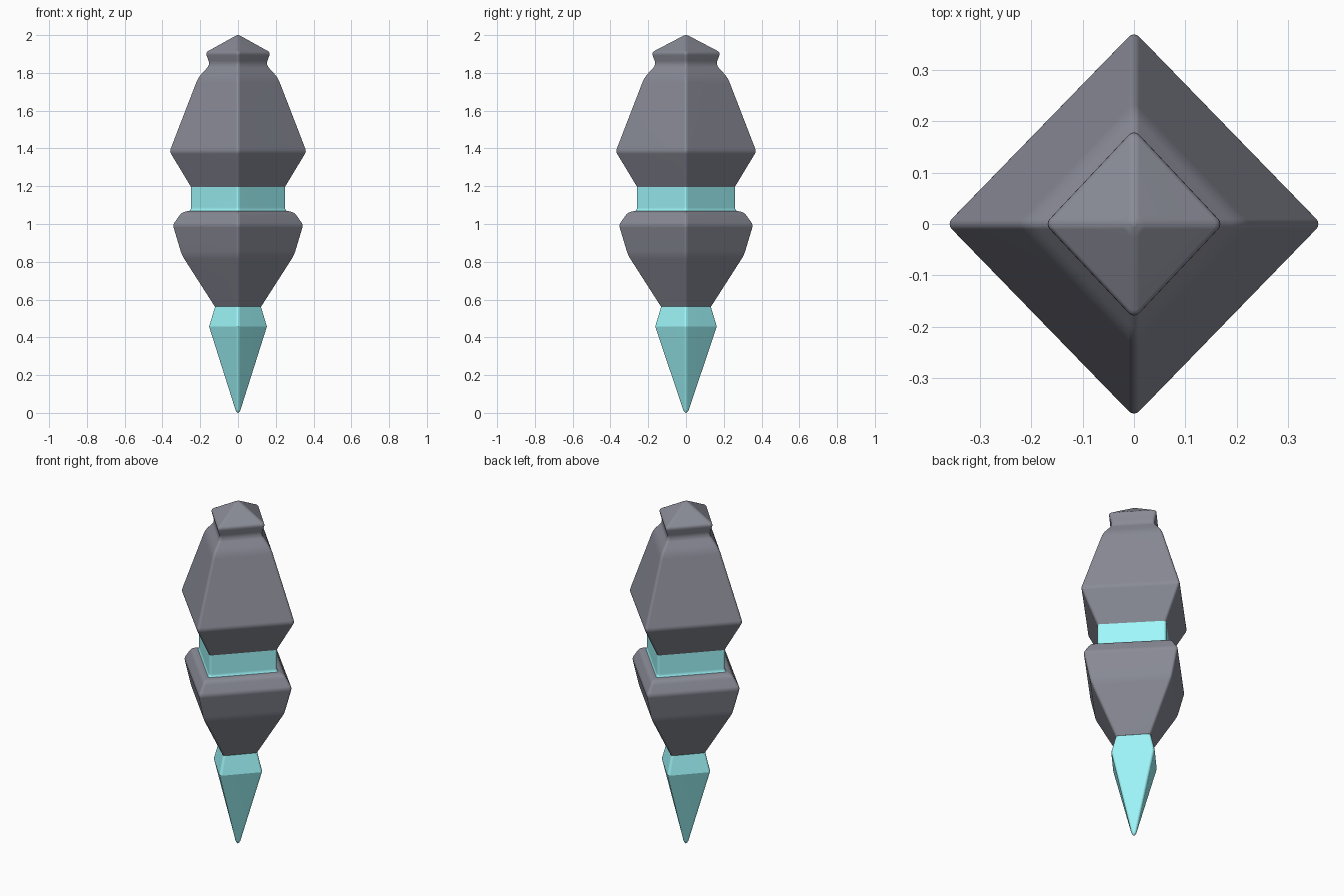
import bpy, bmesh, math
from mathutils import Vector

if "Cube" in bpy.data.objects:
    bpy.data.objects.remove(bpy.data.objects["Cube"])


def soften(profile):
    # round each inner profile point (r, z, size) with a small curve
    out = [Vector(profile[0][:2])]
    for a, p, b in zip(profile, profile[1:], profile[2:]):
        A, P, B = (Vector(q[:2]) for q in (a, p, b))
        s = p[2]
        if s == 0:
            out.append(P)
            continue
        S = P + (A - P).normalized() * s
        E = P + (B - P).normalized() * s
        for i in range(5):
            t = i / 4
            out.append(S * (1 - t) ** 2 + P * 2 * t * (1 - t) + E * t * t)
    out.append(Vector(profile[-1][:2]))
    return out


def ring(bm, r, z):
    # diamond section with small rounded corners, a touch deeper in y
    verts = []
    for k in range(4):
        e = r if k % 2 == 0 else r + 0.01 * min(1, r / 0.1)
        c = min(0.014, r * 0.9)
        ang = k * math.pi / 2
        for i in range(5):
            a = ang + math.radians(-45 + i * 22.5)
            verts.append(bm.verts.new(((e - c) * math.cos(ang) + c * math.cos(a),
                                       (e - c) * math.sin(ang) + c * math.sin(a), z)))
    return verts


def diamond_part(name, profile, mat, angle=30):
    bm = bmesh.new()
    rings = [ring(bm, p.x, p.y) for p in soften(profile)]
    n = len(rings[0])
    for lo, hi in zip(rings, rings[1:]):
        for i in range(n):
            j = (i + 1) % n
            bm.faces.new((lo[i], lo[j], hi[j], hi[i]))
    bm.faces.new(rings[0][::-1])
    bm.faces.new(rings[-1])
    bmesh.ops.recalc_face_normals(bm, faces=bm.faces)
    me = bpy.data.meshes.new(name)
    bm.to_mesh(me)
    bm.free()
    ob = bpy.data.objects.new(name, me)
    bpy.context.collection.objects.link(ob)
    me.materials.append(mat)
    bpy.ops.object.select_all(action='DESELECT')
    ob.select_set(True)
    bpy.context.view_layer.objects.active = ob
    bpy.ops.object.shade_smooth_by_angle(angle=math.radians(angle))
    # keep the broad facets flat between their rounded edges
    wn = ob.modifiers.new("flat_facets", 'WEIGHTED_NORMAL')
    wn.keep_sharp = True
    return ob


def material(name, r, g, b):
    m = bpy.data.materials.new(name)
    m.diffuse_color = (r, g, b, 1)
    m.use_nodes = True
    m.node_tree.nodes["Principled BSDF"].inputs["Base Color"].default_value = m.diffuse_color
    return m


crystal = material("crystal", 0.345, 0.93, 0.96)
slate = material("slate", 0.25, 0.257, 0.305)

# pointed crystal at the bottom
diamond_part("crystal_tip", [(0.003, 0), (0.012, 0.012, 0.006),
                             (0.153, 0.457, 0), (0.121, 0.563)], crystal, 23)
# lower casing
diamond_part("lower_casing", [(0.122, 0.562), (0.297, 0.835, 0.025),
                              (0.345, 0.995, 0.015), (0.298, 1.062, 0.02),
                              (0.235, 1.074)], slate)
# crystal band between the casings
diamond_part("crystal_band", [(0.262, 1.062), (0.249, 1.08, 0.008),
                              (0.249, 1.198)], crystal)
# upper casing, running through the neck into the pyramid cap
diamond_part("upper_casing", [(0.249, 1.197), (0.362, 1.384, 0.015),
                              (0.211, 1.775, 0.03), (0.155, 1.836, 0.012),
                              (0.153, 1.856, 0.008), (0.172, 1.908, 0.016),
                              (0.015, 1.995, 0.01), (0.003, 2.0)], slate, 40)
